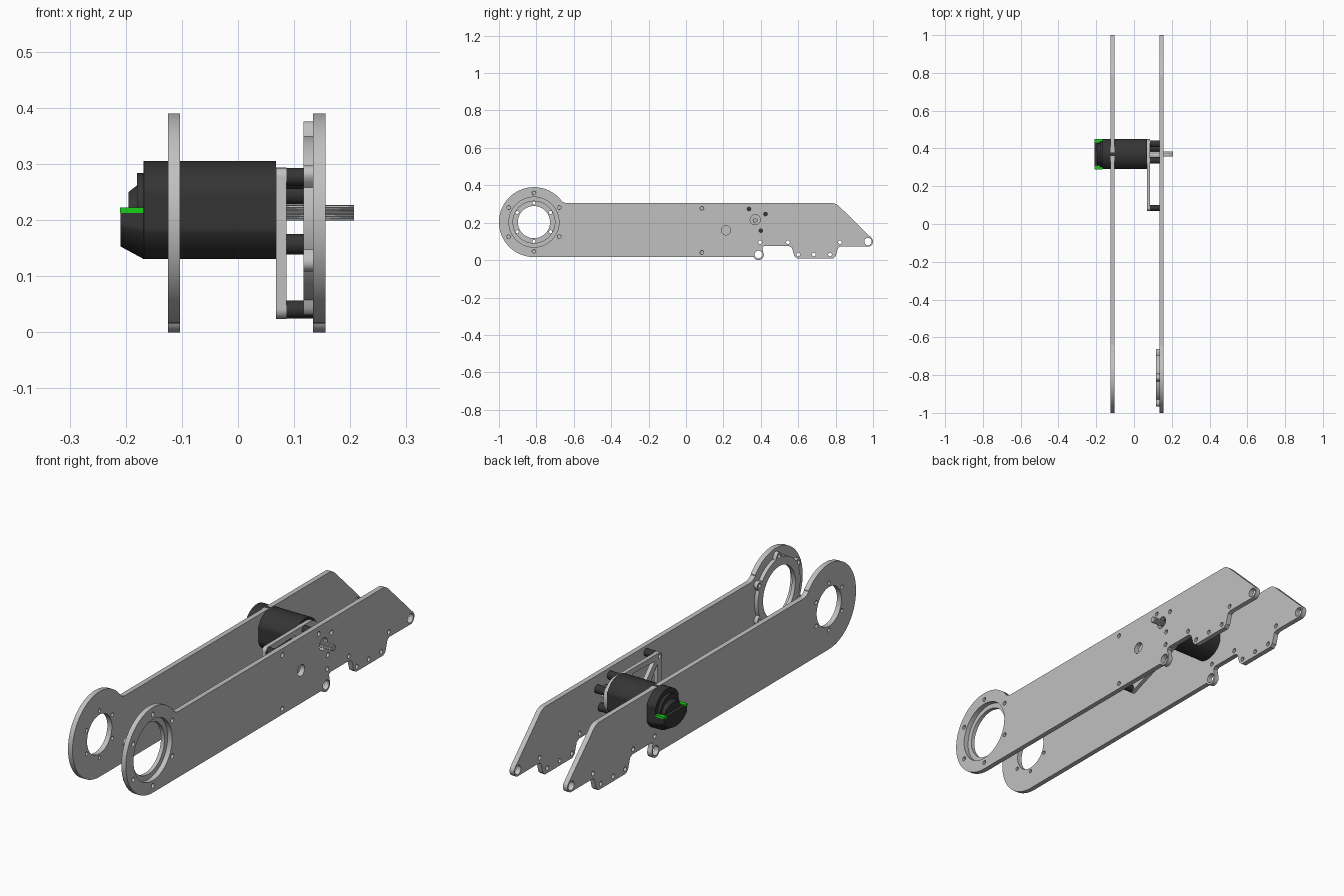
import bpy, math
from mathutils import Matrix, Vector
from mathutils.geometry import convex_hull_2d

if "Cube" in bpy.data.objects:
    bpy.data.objects.remove(bpy.data.objects["Cube"])


def material(name, rgb):
    m = bpy.data.materials.new(name)
    m.diffuse_color = (*rgb, 1)
    m.use_nodes = True
    m.node_tree.nodes["Principled BSDF"].inputs["Base Color"].default_value = m.diffuse_color
    return m


GREY = material("plate grey", (0.53, 0.53, 0.53))
BLACK = material("motor black", (0.035, 0.035, 0.035))
GREEN = material("accent green", (0.01, 0.62, 0.01))


def arc(y, z, r, a0=0, a1=360, n=32):
    full = abs(a1 - a0) == 360
    steps = n if full else n + 1
    out = []
    for i in range(steps):
        a = math.radians(a0 + (a1 - a0) * i / n)
        out.append((y + r * math.cos(a), z + r * math.sin(a)))
    return out


def slab(name, x0, x1, loops, mat, bevel=0):
    """Extrude side-on (y, z) loops from x0 to x1; inner loops become holes."""
    cu = bpy.data.curves.new(name, 'CURVE')
    cu.dimensions = '2D'
    cu.fill_mode = 'BOTH'
    cu.extrude = (x1 - x0) / 2
    for pts in loops:
        s = cu.splines.new('POLY')
        s.points.add(len(pts) - 1)
        for p, (y, z) in zip(s.points, pts):
            p.co = (y, z, 0, 1)
        s.use_cyclic_u = True
    tmp = bpy.data.objects.new(name + "_curve", cu)
    bpy.context.collection.objects.link(tmp)
    me = bpy.data.meshes.new_from_object(
        tmp.evaluated_get(bpy.context.evaluated_depsgraph_get()))
    bpy.data.objects.remove(tmp)
    me.transform(Matrix(((0, 0, 1, (x0 + x1) / 2), (1, 0, 0, 0),
                         (0, 1, 0, 0), (0, 0, 0, 1))))
    me.materials.clear()
    me.materials.append(mat)
    ob = bpy.data.objects.new(name, me)
    bpy.context.collection.objects.link(ob)
    bpy.ops.object.select_all(action='DESELECT')
    ob.select_set(True)
    bpy.context.view_layer.objects.active = ob
    bpy.ops.object.mode_set(mode='EDIT')
    bpy.ops.mesh.select_all(action='SELECT')
    bpy.ops.mesh.remove_doubles(threshold=0.0001)
    bpy.ops.mesh.normals_make_consistent(inside=False)
    bpy.ops.object.mode_set(mode='OBJECT')
    if bevel:
        b = ob.modifiers.new("edge", 'BEVEL')
        b.width, b.segments, b.limit_method = bevel, 1, 'ANGLE'
        b.angle_limit = math.radians(50)
    bpy.ops.object.shade_smooth_by_angle(angle=math.radians(30))
    return ob


def bolt_circle(y, z, r, hole, start=90):
    return [arc(y + r * math.cos(math.radians(start + 60 * k)),
                z + r * math.sin(math.radians(start + 60 * k)), hole, n=14)
            for k in range(6)]


# Side plate outline: round head, neck fillet, lugs and bottom tab
HY, HZ, HR = -0.813, 0.203, 0.187
outline = (arc(HY, HZ, HR, 41, 270, 56)
           + arc(0.388, 0.028, 0.028, 205, 385, 20)
           + [(0.408, 0.068), (0.418, 0.075), (0.55, 0.075), (0.566, 0.066),
              (0.58, 0.02), (0.596, 0.008), (0.785, 0.008), (0.8, 0.02),
              (0.813, 0.066), (0.828, 0.073)]
           + arc(0.973, 0.099, 0.027, -90, 43, 14)
           + arc(0.777, 0.245, 0.06, 43, 90, 8)
           + arc(-0.634, 0.355, 0.05, 270, 221, 8))
lug_holes = [arc(0.388, 0.03, 0.021, n=24), arc(0.973, 0.099, 0.02, n=24)]
tab_holes = [arc(y, z, 0.01, n=14) for y, z in
             ((0.396, 0.096), (0.545, 0.096), (0.823, 0.096),
              (0.6, 0.03), (0.684, 0.03), (0.77, 0.03))]

slab("left_side_plate", -0.125, -0.103,
     [outline, arc(HY, HZ, 0.086, n=48)] + lug_holes + tab_holes
     + bolt_circle(HY, HZ, 0.103, 0.0085), GREY)

MY, MZ = 0.37, 0.216
motor_mounts = ((0.337, 0.273), (0.425, 0.246), (0.4, 0.157))
brace_mounts = ((0.085, 0.277), (0.085, 0.041))
slab("right_side_plate", 0.134, 0.156,
     [outline, arc(HY, HZ, 0.134, n=56), arc(0.214, 0.16, 0.025, n=28),
      arc(MY, MZ, 0.027, n=28)] + lug_holes + tab_holes
     + [arc(y, z, 0.01, n=14) for y, z in motor_mounts + brace_mounts]
     + bolt_circle(HY, HZ, 0.156, 0.01), GREY)

# Bearing retainer ring with six bolt lobes
ring = []
for i in range(180):
    a = math.radians(2 * i)
    d = (2 * i + 30) % 60 - 30          # angle from the nearest lobe
    d = math.radians(d)
    s = 0.017 ** 2 - (0.156 * math.sin(d)) ** 2
    r = max(0.147, 0.156 * math.cos(d) + math.sqrt(s)) if s > 0 else 0.147
    a += math.radians(30)
    ring.append((HY + r * math.cos(a), HZ + r * math.sin(a)))
slab("bearing_retainer", 0.117, 0.134,
     [ring, arc(HY, HZ, 0.112, n=56)] + bolt_circle(HY, HZ, 0.156, 0.009), GREY)

# Truss-like gearbox plate
pts = [Vector(p) for p in arc(0.085, 0.277, 0.016) + arc(0.085, 0.041, 0.017)
       + arc(0.372, 0.215, 0.079, n=64)]
hull = [tuple(pts[i]) for i in convex_hull_2d(pts)]
slab("gearbox_plate", 0.068, 0.086,
     [hull, arc(0.214, 0.16, 0.025, n=28),
      [(0.1, 0.25), (0.1, 0.075), (0.172, 0.152)],
      [(0.118, 0.266), (0.275, 0.272), (0.275, 0.215), (0.225, 0.205), (0.188, 0.193)],
      [(0.12, 0.062), (0.188, 0.122), (0.24, 0.124), (0.285, 0.145), (0.295, 0.122)]]
     + [arc(y, z, 0.009, n=14) for y, z in brace_mounts], GREY)

# Standoffs between the gearbox plate and the right side plate
for i, (y, z) in enumerate(motor_mounts):
    slab(f"motor_standoff_{i + 1}", 0.086, 0.134, [arc(y, z, 0.018)], BLACK)
for i, (y, z) in enumerate(brace_mounts):
    slab(f"brace_standoff_{i + 1}", 0.086, 0.134,
         [arc(y, z, 0.016), arc(y, z, 0.009)], BLACK)

# Motor can: round body with flattened sides
def can(r, a0, a1, n=48):
    return [(min(max(y, MY - 0.08), MY + 0.08), z)
            for y, z in arc(MY, MZ + 0.002, r, a0, a1, n)]


slab("motor_body", -0.168, 0.068, [can(0.0875, 0, 360, 72)], BLACK, 0.004)

# Rear motor cap: tapered lower half and stepped upper vents
cap = slab("motor_rear_cap", -0.209, -0.168, [can(0.0875, 180, 360)], BLACK)
for v in cap.data.vertices:
    if v.co.x < -0.2:
        v.co.z = MZ + (v.co.z - MZ) * 0.74
slab("rear_vent_disc", -0.18, -0.168, [arc(MY, MZ, 0.068, 0, 180)], BLACK)
hub = slab("rear_vent_hub", -0.195, -0.168, [arc(MY, MZ, 0.055, 0, 180)], BLACK)
for v in hub.data.vertices:
    if v.co.x < -0.19:
        v.co.z = MZ + (v.co.z - MZ) * 0.62
for side, name in ((-1, "front"), (1, "back")):
    y0, y1 = MY + side * 0.081, MY + side * 0.062
    slab(f"green_accent_{name}", -0.21, -0.168,
         [[(y0, 0.213), (y1, 0.213), (y1, 0.222), (y0, 0.222)]], GREEN)

# Splined output shaft
spline = []
for i in range(56):
    a, r = math.tau * i / 56, (0.0138 if i % 4 < 2 else 0.0112)
    spline.append((MY + r * math.cos(a), MZ - 0.003 + r * math.sin(a)))
slab("motor_shaft", 0.08, 0.207, [spline], GREY, 0.001)
